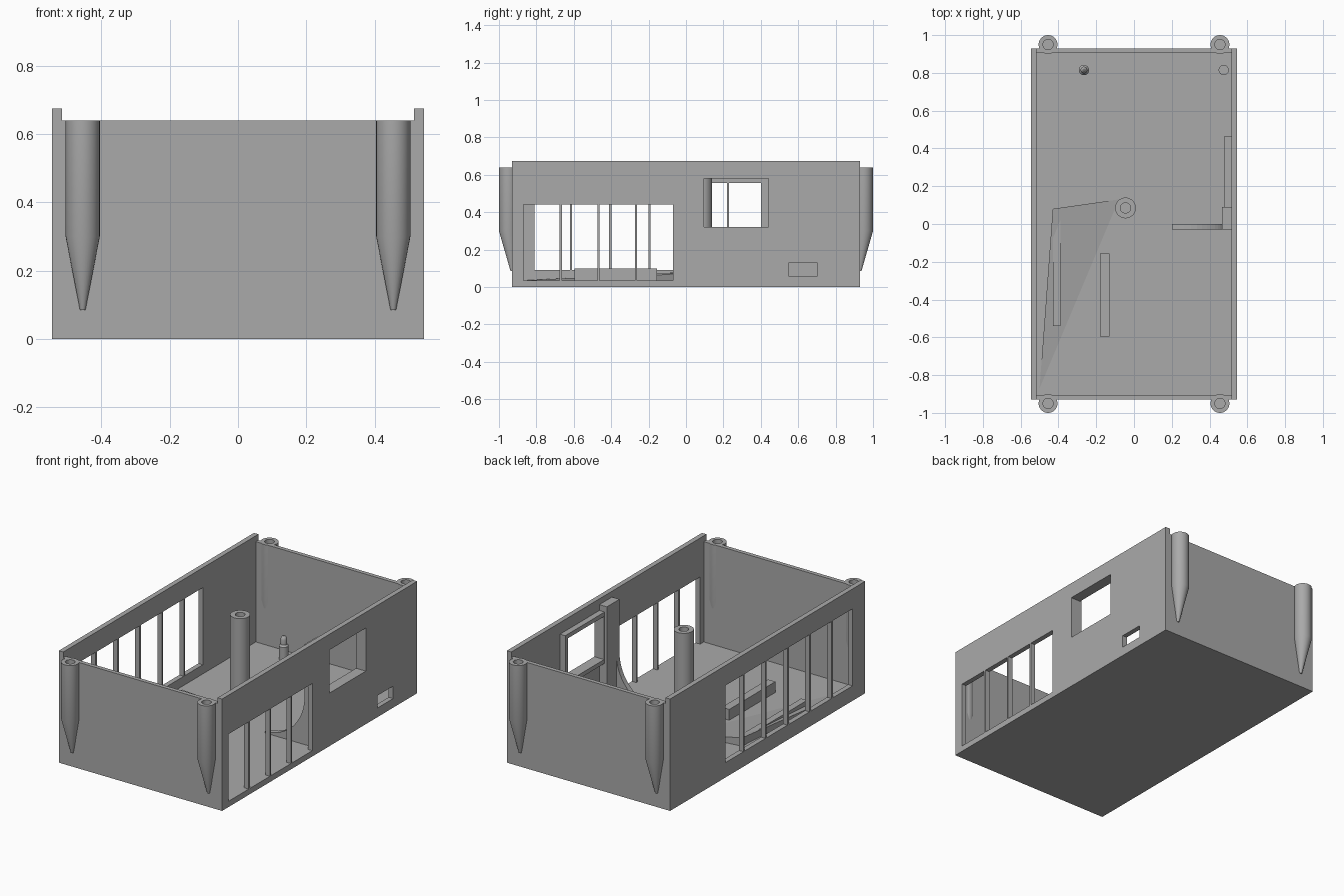
import bpy, bmesh, math

if "Cube" in bpy.data.objects:
    bpy.data.objects.remove(bpy.data.objects["Cube"], do_unlink=True)

grey = bpy.data.materials.new("plain grey")
grey.use_nodes = True
grey.diffuse_color = (0.4, 0.4, 0.4, 1)
grey.node_tree.nodes["Principled BSDF"].inputs["Base Color"].default_value = (0.4, 0.4, 0.4, 1)


def make(name, bm, smooth=False):
    bmesh.ops.recalc_face_normals(bm, faces=bm.faces)
    mesh = bpy.data.meshes.new(name)
    bm.to_mesh(mesh)
    bm.free()
    ob = bpy.data.objects.new(name, mesh)
    bpy.context.collection.objects.link(ob)
    mesh.materials.append(grey)
    if smooth:
        select(ob)
        bpy.ops.object.shade_smooth_by_angle(angle=math.radians(35))
    return ob


def select(ob):
    bpy.ops.object.select_all(action='DESELECT')
    ob.select_set(True)
    bpy.context.view_layer.objects.active = ob


def box(name, x, y, z):
    bm = bmesh.new()
    bmesh.ops.create_cube(bm, size=1)
    for v in bm.verts:
        v.co = [r[0] if c < 0 else r[1] for c, r in zip(v.co, (x, y, z))]
    return make(name, bm)


def lathe(name, x, y, profile, lean=None, n=32):
    """Stack rings of (radius, z); lean(z) shifts a ring along y."""
    bm = bmesh.new()
    rings = []
    for r, z in profile:
        dy = lean(z) if lean else 0
        rings.append([bm.verts.new((x + r * math.cos(math.tau * i / n),
                                    y + dy + r * math.sin(math.tau * i / n), z))
                      for i in range(n)])
    for a, b in zip(rings, rings[1:]):
        for i in range(n):
            j = (i + 1) % n
            bm.faces.new((a[i], a[j], b[j], b[i]))
    bm.faces.new(rings[0])
    bm.faces.new(rings[-1])
    return make(name, bm, True)


def prism(name, outline, y0, y1):
    """Extrude an x-z outline from y0 to y1."""
    bm = bmesh.new()
    face = bm.faces.new([bm.verts.new((x, y0, z)) for x, z in outline])
    ext = bmesh.ops.extrude_face_region(bm, geom=[face])
    for v in ext["geom"]:
        if isinstance(v, bmesh.types.BMVert):
            v.co.y = y1
    return make(name, bm)


def cut(target, cutter):
    mod = target.modifiers.new("opening", 'BOOLEAN')
    mod.operation = 'DIFFERENCE'
    mod.solver = 'EXACT'
    mod.object = cutter
    select(target)
    bpy.ops.object.modifier_apply(modifier=mod.name)
    bpy.data.objects.remove(cutter, do_unlink=True)


FLOOR, RIM, END_TOP = 0.035, 0.675, 0.64
IN_X, OUT_X, IN_Y, OUT_Y = 0.515, 0.545, 0.905, 0.93

# Shell: floor and side walls with their openings
box("floor", (-IN_X, IN_X), (-IN_Y, IN_Y), (0, FLOOR))
left = box("left_wall", (IN_X, OUT_X), (-OUT_Y, OUT_Y), (0, RIM))
right = box("right_wall", (-OUT_X, -IN_X), (-OUT_Y, OUT_Y), (0, RIM))
for y, z in (((-0.87, -0.07), (FLOOR, 0.44)),
             ((0.095, 0.44), (0.32, 0.58)),
             ((0.55, 0.70), (0.055, 0.13))):
    cut(left, box("cutter", (0.4, 0.7), y, z))
cut(right, box("cutter", (-0.7, -0.4), (-0.81, 0.40), (0.09, 0.555)))

# Window bars
for y in (-0.67, -0.468, -0.268):
    box("left_window_bar", (IN_X, OUT_X), (y - 0.006, y + 0.006), (FLOOR, 0.44))
for i in range(5):
    y = -0.615 + 0.21 * i
    box("right_window_bar", (-OUT_X, -IN_X), (y - 0.006, y + 0.006), (0.09, 0.555))

# End walls, each with two leaning-tip corner pins
for s, end in ((-1, "front"), (1, "back")):
    wall = box(end + "_wall", (-IN_X, IN_X), sorted((s * IN_Y, s * OUT_Y)), (0, END_TOP))
    for x in (-0.455, 0.455):
        cut(wall, lathe("cutter", x, s * 0.95, [(0.027, 0.54), (0.027, 0.7)]))
        lathe(end + "_corner_pin", x, s * 0.95,
              [(0.008, 0.085), (0.05, 0.30), (0.05, END_TOP), (0.027, END_TOP), (0.027, 0.54)],
              lean=lambda z: -s * 0.02 * max(0, (0.30 - z) / 0.215))

# Central hollow column
lathe("column", -0.045, 0.085,
      [(0.055, FLOOR), (0.055, END_TOP), (0.027, END_TOP), (0.027, 0.54)])

# Low bench, kerb and the shallow ramp beside them
box("bench", (-0.18, -0.13), (-0.595, -0.155), (FLOOR, 0.10))
box("kerb", (-0.43, -0.39), (-0.54, 0.08), (FLOOR, 0.075))
bm = bmesh.new()
base = [bm.verts.new(p) for p in ((-0.43, 0.08, FLOOR), (-0.08, 0.13, FLOOR), (-0.50, -0.87, FLOOR))]
peak = bm.verts.new((-0.43, 0.08, 0.085))
bm.faces.new(base)
for i in range(3):
    if i != 0:
        bm.faces.new((base[i], base[(i + 1) % 3], peak))
bm.faces.new((base[0], base[1], peak))
make("ramp", bm)

# Post on the left wall with a concave curved fin
box("post", (0.465, IN_X), (-0.03, 0.09), (FLOOR, END_TOP))
curve = []
for i in range(13):
    a = math.pi / 2 * i / 12
    curve.append((0.20 + 0.265 * math.sin(a), 0.32 - 0.275 * math.cos(a)))
prism("curved_fin", curve + [(0.465, FLOOR), (0.20, FLOOR)], -0.03, 0.0)

# Inner frame around the square window
frame = box("window_frame", (0.48, IN_X), (0.07, 0.465), (0.295, 0.605))
cut(frame, box("cutter", (0.4, 0.6), (0.095, 0.44), (0.32, 0.58)))

# Small fittings on the floor
lathe("bollard", -0.265, 0.815,
      [(0.027, FLOOR), (0.027, 0.115), (0.018, 0.125), (0.018, 0.155), (0.014, 0.168), (0.005, 0.175)])
lathe("floor_disc", 0.475, 0.815, [(0.027, FLOOR), (0.027, 0.05)])
